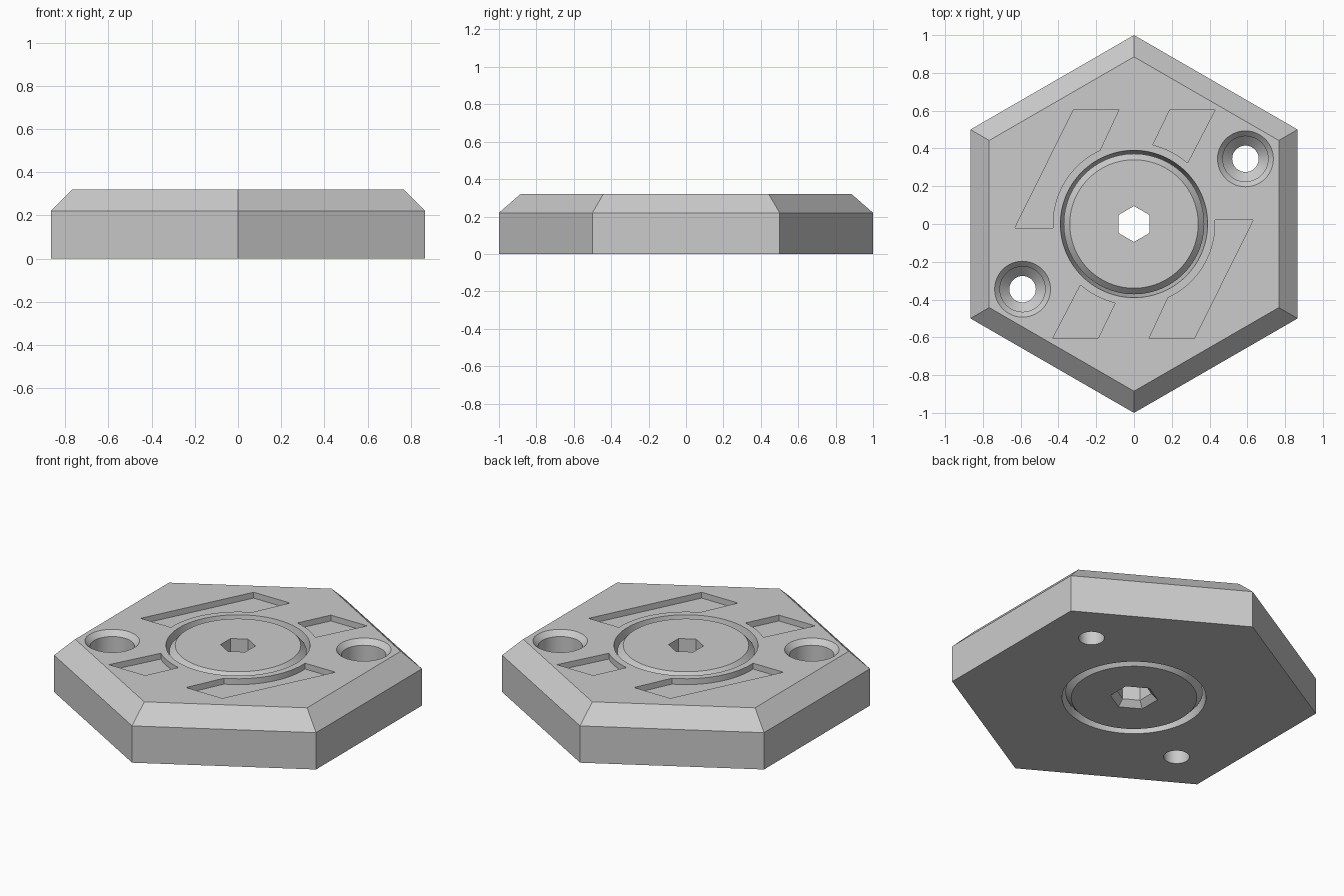
import bpy
import bmesh
from math import cos, sin, atan2, pi, radians, tau

cube = bpy.data.objects.get("Cube")
if cube:
    bpy.data.objects.remove(cube, do_unlink=True)

grey = bpy.data.materials.new("plain_grey")
grey.use_nodes = True
grey.diffuse_color = (0.6, 0.6, 0.6, 1)
grey.node_tree.nodes["Principled BSDF"].inputs["Base Color"].default_value = (0.6, 0.6, 0.6, 1)


def add_object(name, bm):
    bmesh.ops.recalc_face_normals(bm, faces=bm.faces[:])
    mesh = bpy.data.meshes.new(name)
    bm.to_mesh(mesh)
    bm.free()
    mesh.materials.append(grey)
    obj = bpy.data.objects.new(name, mesh)
    bpy.context.collection.objects.link(obj)
    return obj


def lathe(name, profile, sides, centre=(0, 0), start=0.0):
    """Closed solid from (radius, z) rings, bottom to top."""
    bm = bmesh.new()
    rings = [[bm.verts.new((centre[0] + r * cos(start + tau * i / sides),
                            centre[1] + r * sin(start + tau * i / sides), z))
              for i in range(sides)] for r, z in profile]
    for low, high in zip(rings, rings[1:]):
        for i in range(sides):
            j = (i + 1) % sides
            bm.faces.new((low[i], low[j], high[j], high[i]))
    bm.faces.new(rings[0][::-1])
    bm.faces.new(rings[-1])
    return add_object(name, bm)


def prism(name, outline, z0, z1):
    bm = bmesh.new()
    face = bm.faces.new([bm.verts.new((x, y, z0)) for x, y in outline])
    up = bmesh.ops.extrude_face_region(bm, geom=[face])["geom"]
    for v in up:
        if isinstance(v, bmesh.types.BMVert):
            v.co.z = z1
    return add_object(name, bm)


def arc(a, b, steps=12):
    """Points on the pocket rim circle from the direction of a to that of b."""
    t0, t1 = atan2(a[1], a[0]) % tau, atan2(b[1], b[0]) % tau
    return [(RIM * cos(t0 + (t1 - t0) * i / steps),
             RIM * sin(t0 + (t1 - t0) * i / steps)) for i in range(steps + 1)]


def cut(target, cutters):
    for c in cutters:
        c.hide_render = True
        mod = target.modifiers.new(c.name, "BOOLEAN")
        mod.operation = "DIFFERENCE"
        mod.solver = "EXACT"
        mod.object = c
    bpy.context.view_layer.update()
    graph = bpy.context.evaluated_depsgraph_get()
    mesh = bpy.data.meshes.new_from_object(target.evaluated_get(graph))
    target.modifiers.clear()
    target.data = mesh
    for c in cutters:
        bpy.data.objects.remove(c, do_unlink=True)


H, RIM, POCKET = 0.32, 0.43, 0.035
HEX = pi / 6

# Hexagonal plate with a bevelled upper edge
plate = lathe("hexagon_plate", [(1, 0), (1, 0.22), (0.885, H)], 6, start=HEX)

# Waisted bore that traps the central disc
cutters = [lathe("bore_cutter", [(0.395, -0.02), (0.39, 0), (0.36, H / 2),
                                 (0.39, H), (0.395, H + 0.02)], 96)]

# Shallow slanted pockets, repeated by half a turn
long_pocket = [(-0.08, 0.605), (-0.32, 0.605), (-0.63, -0.02)] + \
    arc((-0.43, -0.02), (-0.18, 0.39))[::1]
short_pocket = [(0.19, 0.605), (0.43, 0.605)] + arc((0.285, 0.325), (0.10, 0.42))

# Screw holes: chamfered counterbore, cone, through hole
screw = [(0.07, -0.05), (0.07, 0.12), (0.12, 0.17), (0.12, 0.29),
         (0.148, H), (0.148, H + 0.05)]
for s in (1, -1):
    for name, outline in (("long", long_pocket), ("short", short_pocket)):
        cutters.append(prism(name + "_pocket_cutter",
                             [(s * x, s * y) for x, y in outline], H - POCKET, H + 0.05))
    cutters.append(lathe("screw_cutter", screw, 48, (s * 0.59, s * 0.345)))
cut(plate, cutters)

# Central disc with a matching waist and chamfered rims
disc = lathe("central_disc", [(0.34, 0), (0.372, 0.035), (0.342, H / 2),
                              (0.372, H - 0.035), (0.34, H)], 96)
# Hexagonal socket, flared at the underside
socket = lathe("socket_cutter", [(0.14, -0.01), (0.095, 0.035), (0.095, H + 0.05)], 6, start=HEX)
cut(disc, [socket])

# Smooth round walls, crisp edges
for obj in (plate, disc):
    bpy.ops.object.select_all(action="DESELECT")
    obj.select_set(True)
    bpy.context.view_layer.objects.active = obj
    bpy.ops.object.shade_smooth_by_angle(angle=radians(15))
